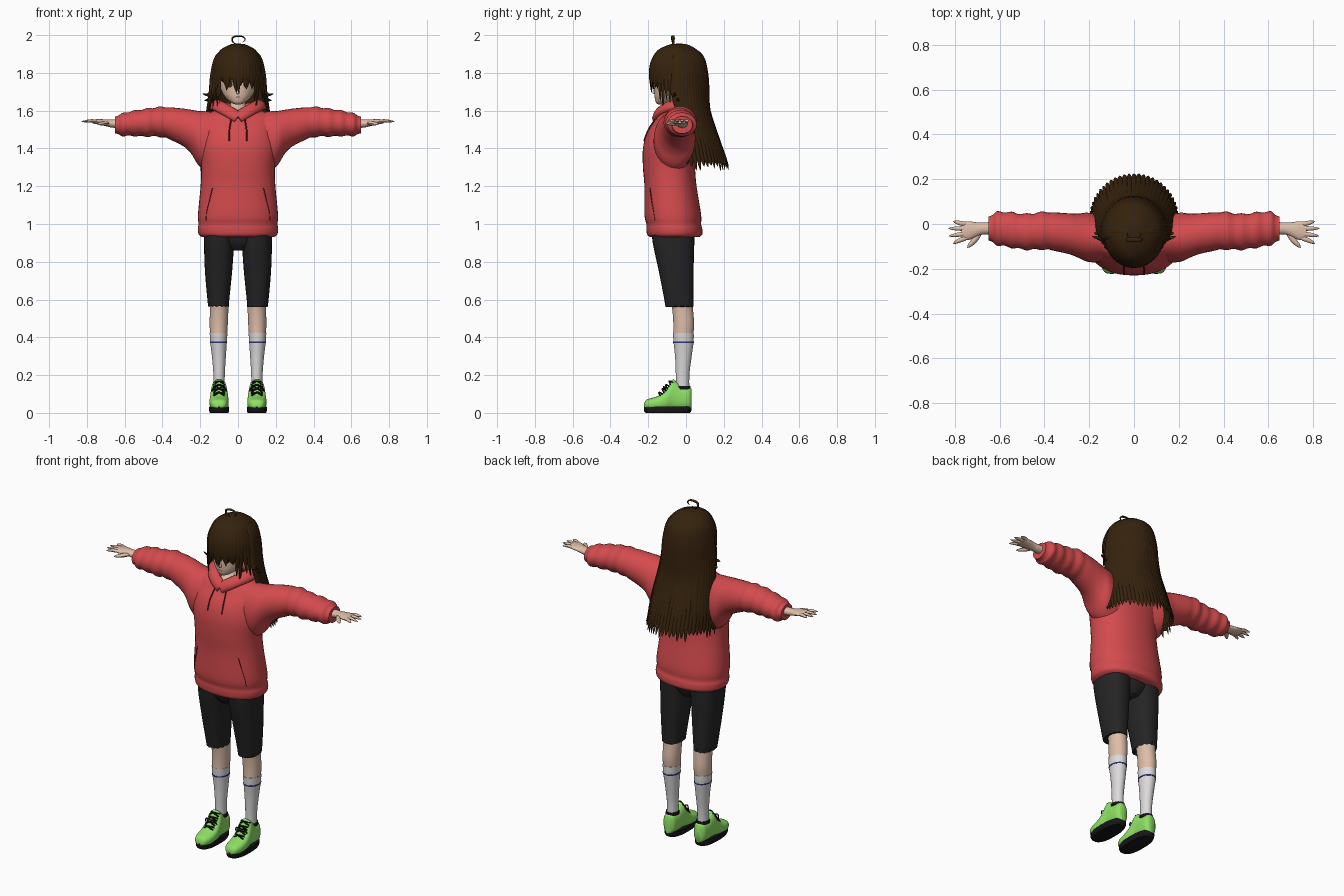
import bpy, bmesh, math, random
from mathutils import Vector
from mathutils.bvhtree import BVHTree

random.seed(4)
if "Cube" in bpy.data.objects:
    bpy.data.objects.remove(bpy.data.objects["Cube"])


def material(name, *rgb):
    m = bpy.data.materials.new(name)
    m.use_nodes = True
    m.diffuse_color = (*rgb, 1)
    bsdf = m.node_tree.nodes["Principled BSDF"]
    bsdf.inputs["Base Color"].default_value = (*rgb, 1)
    bsdf.inputs["Roughness"].default_value = 0.8
    return m


RED = material("hoodie red", .66, .07, .075)
DARK_RED = material("seam dark red", .16, .012, .015)
HAIR = material("hair brown", .036, .016, .004)
CLOTH = material("shorts charcoal", .018, .018, .019)
SKIN = material("skin", .73, .51, .39)
SOCK = material("sock white", .72, .70, .71)
GREEN = material("shoe green", .27, .75, .13)
BLACK = material("sole black", .008, .008, .009)
NAVY = material("stripe navy", .03, .03, .2)
MOUTH = material("mouth", .3, .1, .08)
SIDES = ((1, "left_"), (-1, "right_"))
made = []


def finish(name, bm, mat):
    bmesh.ops.recalc_face_normals(bm, faces=bm.faces)
    tree = BVHTree.FromBMesh(bm)
    mesh = bpy.data.meshes.new(name)
    bm.to_mesh(mesh)
    bm.free()
    mesh.materials.append(mat)
    obj = bpy.data.objects.new(name, mesh)
    bpy.context.scene.collection.objects.link(obj)
    made.append(obj)
    return tree


def smooth_path(rows, steps):
    """Catmull-Rom through rows of numbers."""
    out = []
    for i in range(len(rows) - 1):
        a, b, c, d = (rows[max(0, min(len(rows) - 1, i + k))] for k in (-1, 0, 1, 2))
        for s in range(steps):
            t = s / steps
            out.append([q + .5 * t * (r - p + t * (2 * p - 5 * q + 4 * r - w + t * (3 * (q - r) + w - p)))
                        for p, q, r, w in zip(a, b, c, d)])
    return out + [list(rows[-1])]


def skin_rings(bm, rings):
    n = len(rings[0])
    for lo, hi in zip(rings, rings[1:]):
        for i in range(n):
            bm.faces.new((lo[i], lo[(i + 1) % n], hi[(i + 1) % n], hi[i]))
    bm.faces.new(rings[0])
    bm.faces.new(rings[-1])


def loft(name, rows, mat, axis="z", side=1, n=28, steps=4, square=1.0, hem=0, ripple=0):
    """Rows: position on the axis, centre (2), radii (2)."""
    bm, rings = bmesh.new(), []
    for k, (t, u, v, ru, rv) in enumerate(smooth_path(rows, steps)):
        f = 1 + ripple * math.sin(t * 95) * (t > .36)
        ring = []
        for i in range(n):
            c, s = math.cos(math.tau * i / n), math.sin(math.tau * i / n)
            a = u + f * ru * math.copysign(abs(c) ** square, c)
            b = v + f * rv * math.copysign(abs(s) ** square, s)
            h = t + (hem * random.random() * (i % 2) if k == 0 else 0)
            x, y, z = {"z": (a, b, h), "x": (h, a, b), "y": (a, h, b)}[axis]
            ring.append(bm.verts.new((x * side, y, z)))
        rings.append(ring)
    skin_rings(bm, rings)
    return finish(name, bm, mat)


def strand(bm, points, width, thick, centre=(0, 0, 0), n=6, steps=4, taper=True):
    """Flattened tube along a path, facing away from the centre."""
    path = [Vector(p) for p in smooth_path(points, steps)]
    rings = []
    for k, p in enumerate(path):
        t = k / (len(path) - 1)
        tangent = (path[min(k + 1, len(path) - 1)] - path[max(k - 1, 0)]).normalized()
        across = tangent.cross(p - Vector(centre)).normalized()
        normal = across.cross(tangent)
        f = min(1, .45 + 2 * t) * (1 - t ** 4) + .04 if taper else 1
        rings.append([bm.verts.new(p + across * width * f * math.cos(math.tau * i / n)
                                   + normal * thick * f * math.sin(math.tau * i / n)) for i in range(n)])
    skin_rings(bm, rings)


def cord(name, points, r, mat, centre=(0, .5, 1.2)):
    bm = bmesh.new()
    strand(bm, points, r, r, centre, taper=False)
    finish(name, bm, mat)


def front_point(tree, x, z, lift=.001):
    hit = tree.ray_cast(Vector((x, -1, z)), Vector((0, 1, 0)))[0]
    return (x, (hit.y if hit else -.15) - lift, z)


def decal(name, tree, x, z, rx, rz, mat, n=16):
    bm = bmesh.new()
    mid = bm.verts.new(front_point(tree, x, z, .004))
    rim = [bm.verts.new(front_point(tree, x + rx * math.cos(math.tau * i / n),
                                    z + rz * math.sin(math.tau * i / n), .004)) for i in range(n)]
    for i in range(n):
        bm.faces.new((mid, rim[i], rim[(i + 1) % n]))
    finish(name, bm, mat)


# Hoodie body, hood, pocket and strings
body = loft("hoodie_body", [
    (.93, 0, -.06, .19, .13), (.945, 0, -.06, .208, .146), (.975, 0, -.062, .213, .148),
    (1.0, 0, -.065, .209, .145), (1.05, 0, -.07, .212, .15), (1.2, 0, -.082, .198, .138),
    (1.3, 0, -.09, .195, .138), (1.4, 0, -.09, .205, .138), (1.48, 0, -.08, .2, .128),
    (1.54, 0, -.062, .2, .108), (1.58, 0, -.055, .18, .086), (1.605, 0, -.045, .11, .055)],
    RED, n=40, square=.9)
for s, side in SIDES:
    bm = bmesh.new()
    strand(bm, [(0, -.155, 1.565), (s * .05, -.14, 1.595), (s * .105, -.085, 1.625),
                (s * .12, -.02, 1.63), (s * .08, .04, 1.615), (0, .06, 1.605)],
           .034, .022, (0, -.05, 1.5), n=12, taper=False)
    finish(side + "hood", bm, RED)
    cord(side + "pocket_seam", [front_point(body, s * x, z) for x, z in
                                ((.135, 1.19), (.15, 1.13), (.165, 1.07), (.17, 1.02))], .0025, DARK_RED)
    cord(side + "drawstring", [front_point(body, s * x, z, .004) for x, z in
                               ((.035, 1.56), (.045, 1.5), (.046, 1.44))], .004, DARK_RED)

    # Arms and hands
    loft(side + "sleeve", [
        (.1, -.07, 1.42, .1, .175), (.2, -.06, 1.45, .11, .148), (.25, -.052, 1.49, .098, .115),
        (.3, -.042, 1.515, .09, .097), (.4, -.03, 1.54, .084, .08), (.48, -.035, 1.537, .08, .074),
        (.56, -.025, 1.532, .078, .066), (.61, -.02, 1.526, .074, .06), (.63, -.02, 1.525, .062, .051),
        (.65, -.02, 1.524, .056, .047)], RED, "x", s, steps=6, ripple=.045)
    loft(side + "palm", [
        (.62, -.02, 1.53, .03, .024), (.67, -.02, 1.532, .027, .021), (.7, -.024, 1.536, .031, .018),
        (.74, -.03, 1.541, .042, .014), (.77, -.031, 1.543, .038, .01)], SKIN, "x", s, n=16)
    bm = bmesh.new()
    for y, tip_x, tip_y in ((-.06, .808, -.088), (-.041, .828, -.054), (-.02, .83, -.02), (-.002, .808, .012)):
        strand(bm, [(s * .74, y, 1.541), (s * .775, .6 * y + .4 * tip_y, 1.546), (s * tip_x, tip_y, 1.542)],
               .0105, .009, (s * .7, 0, 1), n=8)
    strand(bm, [(s * .685, -.035, 1.533), (s * .715, -.075, 1.532), (s * .745, -.106, 1.53)],
           .013, .011, (s * .7, 0, 1), n=8)
    finish(side + "fingers", bm, SKIN)

    # Shorts, legs and socks
    loft(side + "shorts_leg", [
        (.56, .103, -.035, .054, .074), (.6, .104, -.038, .058, .077), (.75, .103, -.052, .072, .092),
        (.9, .1, -.066, .08, .11), (1.0, .095, -.07, .085, .115)], CLOTH, side=s, square=.85, hem=.035)
    loft(side + "leg", [(.41, .103, -.015, .045, .053), (.47, .102, -.012, .048, .055),
                        (.55, .1, -.018, .049, .055), (.64, .1, -.03, .05, .06)], SKIN, side=s)
    loft(side + "sock", [(.1, .1, -.018, .03, .036), (.2, .1, -.018, .03, .036), (.3, .101, -.014, .037, .044),
                         (.375, .103, -.013, .044, .053), (.423, .103, -.014, .047, .055)], SOCK, side=s)
    loft(side + "sock_stripe", [(.371, .103, -.013, .0455, .0545), (.378, .103, -.013, .046, .055)],
         NAVY, side=s, steps=1)

    # Shoes
    loft(side + "shoe", [
        (-.222, .1, .038, .02, .012), (-.21, .1, .045, .036, .024), (-.18, .1, .047, .048, .032),
        (-.14, .1, .053, .051, .04), (-.105, .1, .068, .049, .055), (-.075, .1, .094, .044, .08),
        (-.055, .1, .092, .042, .077), (-.02, .1, .078, .041, .062), (.015, .1, .077, .037, .06),
        (.03, .1, .075, .022, .052)], GREEN, "y", s, square=.8)
    loft(side + "sole", [(0, .1, -.097, .049, .118), (.012, .1, -.097, .053, .126),
                         (.034, .1, -.097, .052, .126)], BLACK, side=s, square=.8, steps=2)
    loft(side + "shoe_collar", [(.125, .1, -.018, .037, .045), (.142, .1, -.018, .035, .041)],
         BLACK, side=s, steps=1)
    bm = bmesh.new()
    for k in range(4):
        y, z = -.135 + .018 * k, .1 + .02 * k
        for d in (-1, 1):
            strand(bm, [(s * .1 - d * .03, y, z - .012), (s * .1, y - .008, z + .008),
                        (s * .1 + d * .03, y + .012, z)], .0045, .0045, (0, 0, -1), taper=False)
    for d in (-1, 1):
        strand(bm, [(s * .1, -.108, .13), (s * .1 + d * .025, -.12, .14), (s * .1 + d * .038, -.11, .115)],
               .0035, .0035, (0, 0, -1), taper=False)
    finish(side + "laces", bm, BLACK)
loft("shorts_seat", [(.86, 0, -.06, .05, .07), (.91, 0, -.065, .13, .1), (1.0, 0, -.068, .17, .115)], CLOTH)

# Neck and face
loft("neck", [(1.55, 0, -.12, .012, .03), (1.585, 0, -.105, .03, .05), (1.61, 0, -.075, .042, .055),
              (1.64, 0, -.055, .04, .045), (1.7, 0, -.045, .04, .045)], SKIN)
head = loft("head", [
    (1.632, 0, -.13, .01, .014), (1.643, 0, -.117, .036, .042), (1.67, 0, -.097, .067, .069),
    (1.7, 0, -.082, .086, .086), (1.74, 0, -.067, .1, .102), (1.8, 0, -.052, .108, .118),
    (1.88, 0, -.04, .09, .1), (1.93, 0, -.04, .04, .05)], SKIN)
loft("nose", [(1.688, 0, -.166, .004, .003), (1.695, 0, -.167, .008, .012), (1.72, 0, -.165, .003, .003)],
     SKIN, n=10)
decal("mouth", head, 0, 1.672, .016, .0022, MOUTH)
for s, side in SIDES:
    decal(side + "eye", head, s * .043, 1.738, .014, .016, HAIR)
    decal(side + "lash", head, s * .044, 1.752, .026, .004, BLACK)

# Hair: crown, back mantle, long locks, fringe and curl
loft("hair_crown", [(1.8, 0, -.04, .128, .142), (1.85, 0, -.04, .124, .14), (1.89, 0, -.04, .108, .124),
                    (1.925, 0, -.038, .08, .092), (1.948, 0, -.035, .042, .05), (1.955, 0, -.035, .01, .012)],
     HAIR, n=36)
FALL = [(1.94, .05, -.04, .06), (1.89, .112, -.04, .125), (1.8, .135, -.04, .148), (1.7, .145, -.04, .156),
        (1.6, .16, -.02, .142), (1.45, .183, .01, .162), (1.34, .192, .025, .188)]
bm = bmesh.new()
grid = [[bm.verts.new((.95 * rx * math.sin(a), cy + .93 * ry * math.cos(a), z))
         for a in (math.radians(d) for d in range(-100, 101, 10))] for z, rx, cy, ry in smooth_path(FALL, 3)]
for lo, hi in zip(grid, grid[1:]):
    for i in range(len(lo) - 1):
        bm.faces.new((lo[i], lo[i + 1], hi[i + 1], hi[i]))
bmesh.ops.solidify(bm, geom=bm.faces[:], thickness=.008)
finish("hair_mantle", bm, HAIR)

bm = bmesh.new()
for k in range(31):
    a = math.radians(-96 + 6.4 * k)
    pts = [(rx * math.sin(a), cy + ry * math.cos(a), z) for z, rx, cy, ry in FALL]
    pts.append((.198 * math.sin(a), .032 + .194 * math.cos(a), random.uniform(1.28, 1.32)))
    strand(bm, pts, random.uniform(.019, .025), .01, (0, -.02, 1.6))
finish("back_locks", bm, HAIR)

bm = bmesh.new()
for k in range(25):
    d = -96 + 8 * k
    a = math.radians(d)
    x, y = math.sin(a), -math.cos(a)
    tip = random.uniform(1.695, 1.76) if abs(d) < 42 else random.uniform(1.6, 1.66)
    out = .128 + (.02 if abs(d) > 60 else 0)
    strand(bm, [(.03 * x, -.035 + .04 * y, 1.95), (.088 * x, -.04 + .104 * y, 1.915),
                (.122 * x, -.04 + .142 * y, 1.85), (.132 * x, -.04 + .15 * y, 1.78),
                (out * x + random.uniform(-.012, .012), -.04 + .143 * y, tip)],
           .022, .009, (0, -.04, 1.75))
for s, side in SIDES:
    strand(bm, [(s * .125, -.06, 1.8), (s * .138, -.07, 1.73), (s * .155, -.065, 1.685),
                (s * .188, -.055, 1.69)], .014, .008, (0, -.04, 1.75))
    strand(bm, [(s * .13, -.04, 1.78), (s * .142, -.05, 1.7), (s * .155, -.045, 1.66),
                (s * .18, -.04, 1.655)], .014, .008, (0, -.04, 1.75))
finish("fringe", bm, HAIR)

bm = bmesh.new()
strand(bm, [(-.005, -.065, 1.945), (-.03, -.068, 1.968), (-.026, -.07, 1.988), (0, -.07, 1.995),
            (.028, -.07, 1.99), (.038, -.07, 1.975), (.025, -.072, 1.962)], .01, .005, (0, -.07, 1.97))
finish("top_curl", bm, HAIR)

# Smooth shading with sharp creases kept
for obj in bpy.context.selected_objects:
    obj.select_set(False)
for obj in made:
    obj.select_set(True)
bpy.context.view_layer.objects.active = made[0]
bpy.ops.object.shade_smooth_by_angle(angle=math.radians(50))
